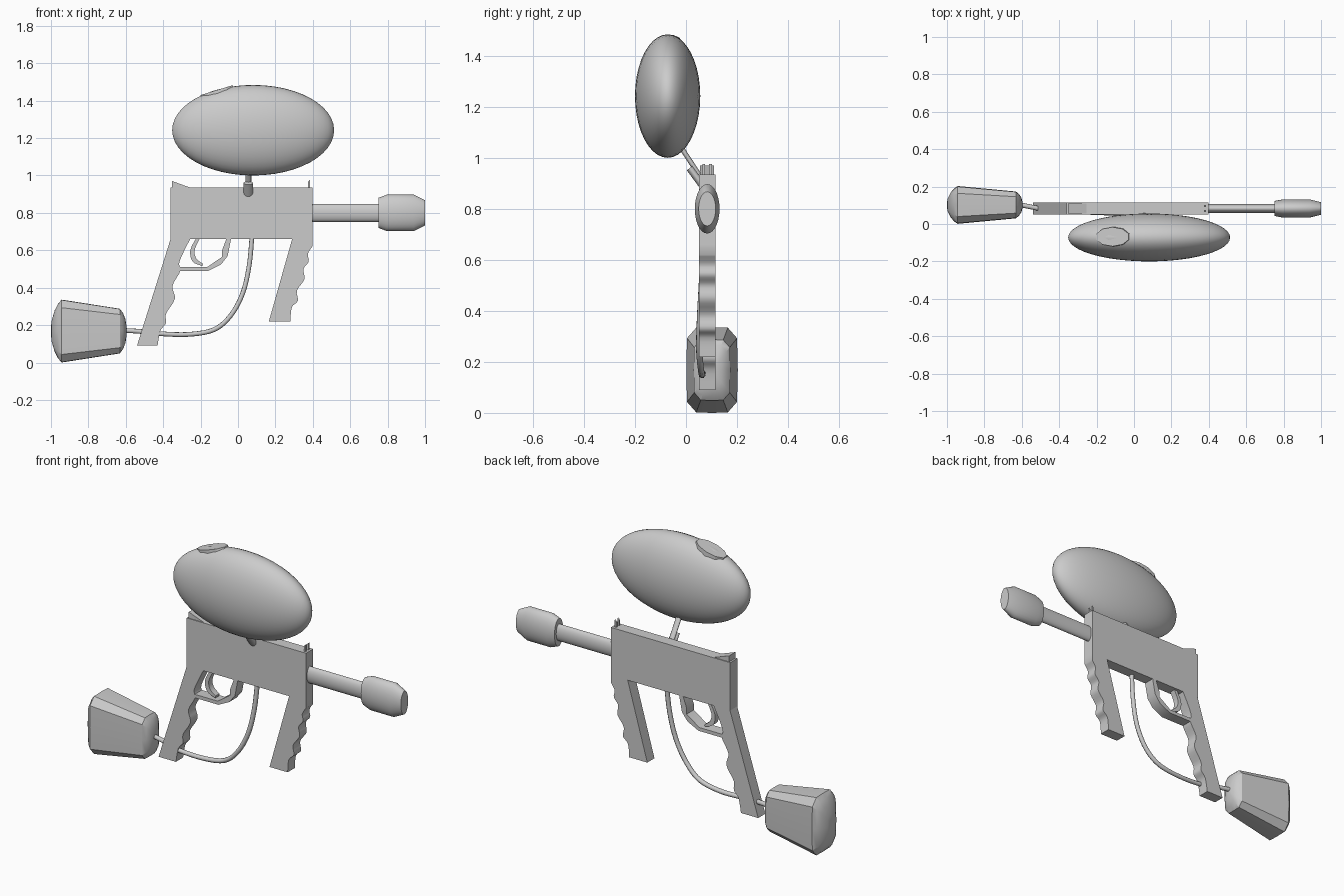
import bpy, bmesh, math
from mathutils import Vector, Matrix

if "Cube" in bpy.data.objects:
    bpy.data.objects.remove(bpy.data.objects["Cube"])

YC = 0.083      # middle plane of the body
SQ = 0.5        # round parts are flattened in y


def finish(bm, name, angle=35):
    bmesh.ops.recalc_face_normals(bm, faces=bm.faces[:])
    me = bpy.data.meshes.new(name)
    bm.to_mesh(me)
    bm.free()
    me.shade_smooth()
    me.set_sharp_from_angle(angle=math.radians(angle))
    ob = bpy.data.objects.new(name, me)
    bpy.context.collection.objects.link(ob)
    return ob


def plate(name, outline, width=0.065, yc=YC):
    """Side outline in x, z extruded along y."""
    bm = bmesh.new()
    face = bm.faces.new([bm.verts.new((x, yc - width / 2, z)) for x, z in outline])
    ext = bmesh.ops.extrude_face_region(bm, geom=[face])["geom"]
    bmesh.ops.translate(bm, vec=(0, width, 0),
                        verts=[v for v in ext if isinstance(v, bmesh.types.BMVert)])
    return finish(bm, name)


def loft(name, stations, section, yc, zc, angle=35):
    """Cross-section in y, z scaled along x stations (x, scale)."""
    bm = bmesh.new()
    rings = [[bm.verts.new((x, yc + y * s, zc + z * s)) for y, z in section]
             for x, s in stations]
    n = len(section)
    for a, b in zip(rings, rings[1:]):
        for i in range(n):
            j = (i + 1) % n
            bm.faces.new((a[i], a[j], b[j], b[i]))
    bm.faces.new(rings[0])
    bm.faces.new(rings[-1])
    return finish(bm, name, angle)


def wavy(pts, steps=4):
    """Smooth curve through the given points."""
    p = [Vector(q) for q in pts]
    p = [p[0]] + p + [p[-1]]
    out = []
    for a, b, c, d in zip(p, p[1:], p[2:], p[3:]):
        for k in range(steps):
            t = k / steps
            out.append(0.5 * (2 * b + (c - a) * t + (2 * a - 5 * b + 4 * c - d) * t ** 2
                              + (3 * b - a - 3 * c + d) * t ** 3))
    return [tuple(v) for v in out + [p[-1]]]


def rod(name, a, b, r, squash):
    """Straight tube between two points, thinned across x-normal direction."""
    a, b = Vector(a), Vector(b)
    bm = bmesh.new()
    bmesh.ops.create_cone(bm, cap_ends=True, segments=20, radius1=r, radius2=r,
                          depth=(b - a).length)
    tilt = math.atan2(-(b - a).y, (b - a).z)
    bm.transform(Matrix.Translation((a + b) / 2) @ Matrix.Rotation(tilt, 4, 'X')
                 @ Matrix.Diagonal((1, squash, 1, 1)))
    return finish(bm, name)


# Body block and sights
plate("body", [(-0.362, 0.66), (0.397, 0.66), (0.397, 0.935), (-0.362, 0.935)])
plate("rear_sight", [(-0.352, 0.93), (-0.255, 0.935), (-0.352, 0.97)], 0.055)
for side in (-1, 1):
    plate("front_sight_prong", [(0.373, 0.93), (0.384, 0.93), (0.384, 0.975), (0.373, 0.965)],
          0.01, YC + side * 0.013)

# Grips with finger grooves
rear_waves = [(-0.43, 0.09), (-0.415, 0.17), (-0.385, 0.21), (-0.385, 0.26), (-0.338, 0.34),
              (-0.35, 0.41), (-0.308, 0.49), (-0.313, 0.54), (-0.255, 0.662)]
plate("rear_grip", [(-0.36, 0.662), (-0.54, 0.09)] + wavy(rear_waves))
front_waves = [(0.28, 0.22), (0.288, 0.295), (0.32, 0.33), (0.315, 0.385), (0.355, 0.445),
               (0.35, 0.50), (0.378, 0.54), (0.373, 0.58), (0.397, 0.62)]
plate("front_grip", [(0.29, 0.662), (0.165, 0.22)] + wavy(front_waves) + [(0.397, 0.662)])

# Trigger and guard
plate("trigger_guard", [(-0.325, 0.49), (-0.16, 0.49), (-0.09, 0.525), (-0.055, 0.57),
                        (-0.037, 0.662), (-0.062, 0.662), (-0.085, 0.60), (-0.085, 0.565),
                        (-0.165, 0.51), (-0.31, 0.51)])
plate("trigger", wavy([(-0.225, 0.662), (-0.255, 0.60), (-0.243, 0.54), (-0.19, 0.515)])
      + wavy([(-0.188, 0.528), (-0.222, 0.555), (-0.232, 0.60), (-0.205, 0.662)]), 0.035)

# Barrel and muzzle
circle = [(SQ * math.cos(i * math.tau / 28), math.sin(i * math.tau / 28)) for i in range(28)]
loft("barrel", [(0.38, 0.048), (0.76, 0.048)], circle, YC, 0.80)
loft("muzzle", [(0.75, 0.08), (0.795, 0.097), (0.94, 0.097), (1.0, 0.067)], circle, YC, 0.80, 50)

# Ammunition tank with lid
bm = bmesh.new()
bmesh.ops.create_uvsphere(bm, u_segments=40, v_segments=24, radius=1)
bm.transform(Matrix.Translation((0.081, -0.072, 1.242))
             @ Matrix.Diagonal((0.433, 0.128, 0.242, 1)) @ Matrix.Rotation(math.pi / 2, 4, 'Y'))
finish(bm, "tank", 60)
bm = bmesh.new()
bmesh.ops.create_cone(bm, cap_ends=True, segments=10, radius1=0.1, radius2=0.095, depth=0.05)
bm.transform(Matrix.Translation((-0.108, -0.068, 1.432))
             @ Matrix.Rotation(math.radians(-17), 4, 'Y') @ Matrix.Diagonal((1, 0.54, 1, 1)))
finish(bm, "tank_lid", 25)

# Feed neck
rod("feed_tube", (0.055, -0.025, 1.05), (0.055, 0.05, 0.935), 0.016, 0.6)
rod("feed_socket", (0.055, 0.015, 0.96), (0.055, 0.07, 0.885), 0.025, 0.6)

# Gas hose
curve = bpy.data.curves.new("hose", 'CURVE')
curve.dimensions = '3D'
curve.bevel_depth = 0.013
curve.bevel_resolution = 2
spline = curve.splines.new('POLY')
path = wavy([(0.075, 0.07, 0.68), (0.06, 0.063, 0.52), (0.025, 0.055, 0.37),
             (-0.04, 0.052, 0.25), (-0.13, 0.058, 0.175), (-0.27, 0.063, 0.15),
             (-0.43, 0.065, 0.155), (-0.52, 0.085, 0.166), (-0.62, 0.105, 0.172)], 5)
spline.points.add(len(path) - 1)
for pt, co in zip(spline.points, path):
    pt.co = (*co, 1)
spline.use_smooth = True
curve.use_fill_caps = True
bpy.context.collection.objects.link(bpy.data.objects.new("hose", curve))

# Gas bottle: chamfered box section with domed ends
quarter = [(0.098, 0.125), (0.062, 0.166)]
half = [(0.101, 0.0)] + quarter + [(0.0, 0.168)]
section = (half + [(-y, z) for y, z in half[2:0:-1]] + [(-0.101, 0.0)]
           + [(-y, -z) for y, z in quarter] + [(0.0, -0.168)]
           + [(y, -z) for y, z in quarter[::-1]])
loft("gas_bottle", [(-1.0, 0.12), (-0.996, 0.34), (-0.98, 0.66), (-0.963, 0.86), (-0.943, 1.0),
                    (-0.632, 0.71), (-0.615, 0.58), (-0.602, 0.38), (-0.595, 0.12)],
     section, 0.102, 0.168, 28)
